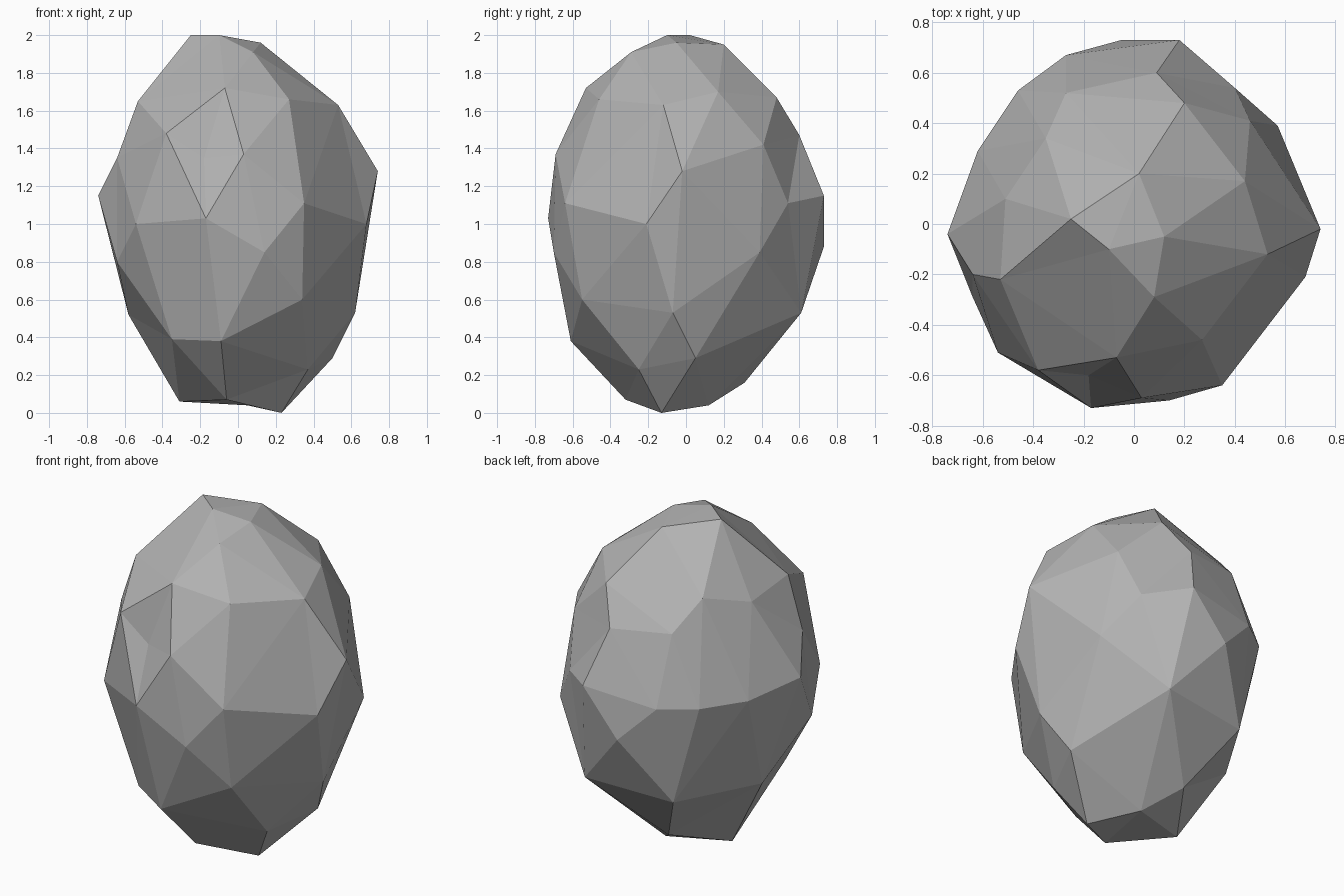
import bpy
import bmesh
from mathutils import Vector

stone = bpy.data.materials.new("stone grey")
stone.diffuse_color = (0.45, 0.45, 0.45, 1)

# Key corners of the boulder, from the crown down to the foot
corners = [
    (-.25, .02, 2.0), (-.10, -.10, 2.0), (.12, -.05, 1.96), (.02, .20, 1.95),
    (.08, -.29, 1.91), (.44, .17, 1.70), (-.07, -.53, 1.72), (.27, -.46, 1.66),
    (.53, -.12, 1.63), (-.53, -.22, 1.65), (.20, .48, 1.67), (-.35, .34, 1.67),
    (-.51, .10, 1.60), (.09, .60, 1.47), (-.27, .52, 1.50), (.46, .41, 1.42),
    (.74, -.02, 1.28), (-.38, -.58, 1.48), (-.18, -.60, 1.35), (.03, -.69, 1.37),
    (.35, -.64, 1.11), (-.17, -.73, 1.03), (.14, -.70, .85), (-.54, -.51, 1.0),
    (-.64, -.20, 1.35), (-.74, -.04, 1.15), (-.64, -.29, .80), (.68, -.21, 1.0),
    (.40, .54, 1.11), (.57, .39, .85), (.18, .73, 1.15), (-.05, .73, .88),
    (-.27, .67, 1.10), (-.62, .29, 1.10), (-.46, .53, 1.10), (.62, -.07, .53),
    (.34, -.55, .60), (-.09, -.61, .38), (.37, -.25, .23), (.23, -.13, 0),
    (-.35, -.45, .39), (-.31, 0, .06), (-.06, -.32, .07), (.25, .61, .53),
    (-.58, .10, .52), (.05, .12, .04), (-.10, .31, .16), (.50, .05, .29),
    (-.30, .55, .50),
]

# Wrap the corners on a unit ball to get even triangles, then move each
# corner to its real place so that dents survive
bm = bmesh.new()
target = {}
for x, y, z in corners:
    direction = Vector((x / 0.72, y / 0.72, z - 1.0)).normalized()
    target[bm.verts.new(direction)] = Vector((x, y, z))
bmesh.ops.convex_hull(bm, input=bm.verts[:])
for v in bm.verts:
    v.co = target[v]
bmesh.ops.recalc_face_normals(bm, faces=bm.faces[:])

mesh = bpy.data.meshes.new("boulder")
bm.to_mesh(mesh)
bm.free()
mesh.materials.append(stone)
boulder = bpy.data.objects.new("boulder", mesh)
bpy.context.collection.objects.link(boulder)
